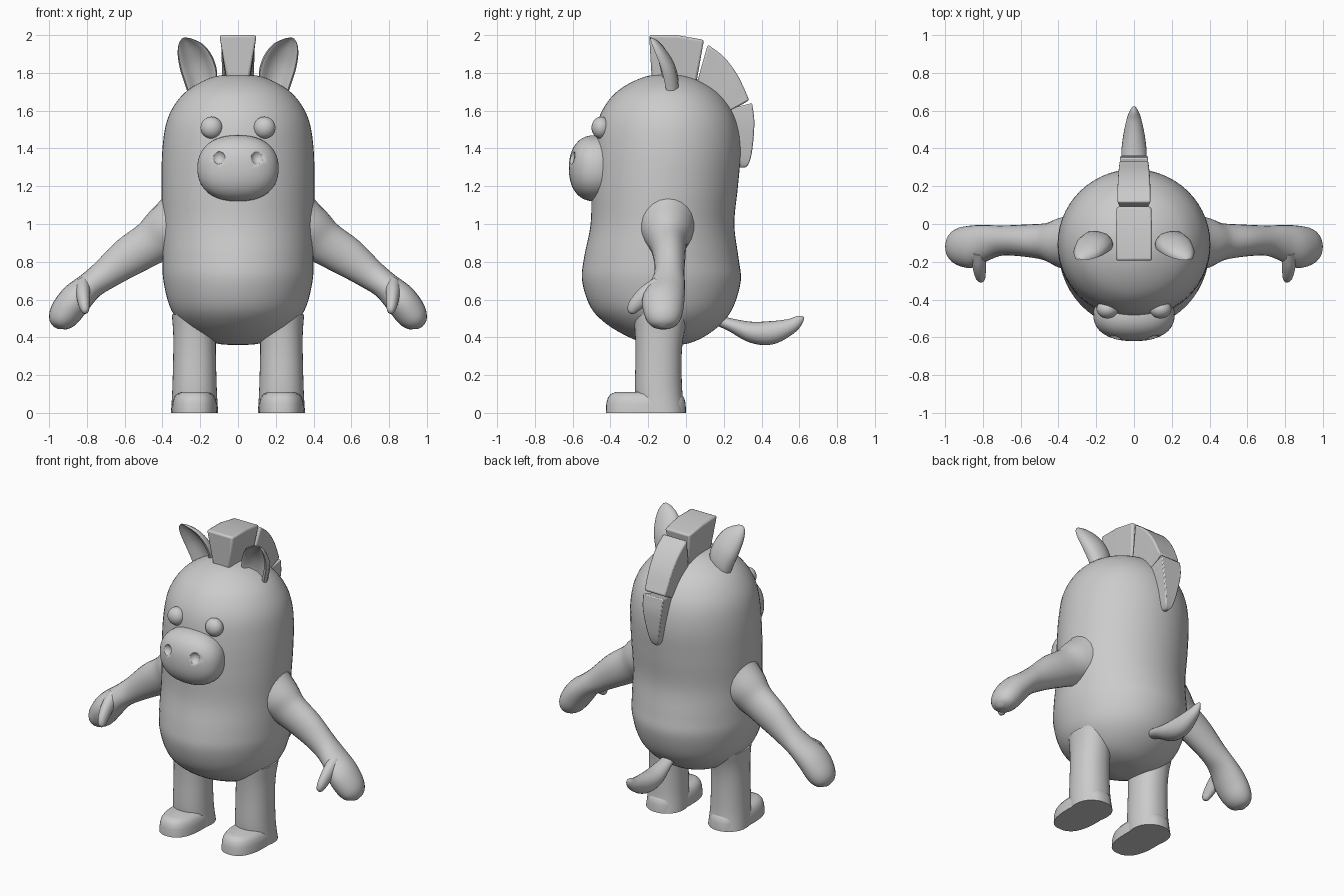
import bpy, bmesh, math
from mathutils import Vector

if "Cube" in bpy.data.objects:
    bpy.data.objects.remove(bpy.data.objects["Cube"])

grey = bpy.data.materials.new("plain_grey")
grey.diffuse_color = (0.6, 0.6, 0.6, 1)
grey.use_nodes = True
grey.node_tree.nodes["Principled BSDF"].inputs["Base Color"].default_value = grey.diffuse_color


def finish(name, bm, angle=50):
    bmesh.ops.recalc_face_normals(bm, faces=bm.faces)
    me = bpy.data.meshes.new(name)
    bm.to_mesh(me)
    bm.free()
    ob = bpy.data.objects.new(name, me)
    bpy.context.collection.objects.link(ob)
    me.materials.append(grey)
    bpy.ops.object.select_all(action='DESELECT')
    ob.select_set(True)
    bpy.context.view_layer.objects.active = ob
    bpy.ops.object.shade_smooth_by_angle(angle=math.radians(angle))
    return ob


def loft(name, rings, angle=50):
    """Skin a list of equal closed rings and cap both ends."""
    bm = bmesh.new()
    rows = [[bm.verts.new(p) for p in r] for r in rings]
    n = len(rows[0])
    for a, b in zip(rows, rows[1:]):
        for i in range(n):
            j = (i + 1) % n
            bm.faces.new((a[i], a[j], b[j], b[i]))
    bm.faces.new(rows[0])
    bm.faces.new(rows[-1])
    return finish(name, bm, angle)


def smooth(keys, steps=5):
    """Catmull-Rom interpolation through key tuples."""
    k = [Vector(t) for t in keys]
    k = [2 * k[0] - k[1]] + k + [2 * k[-1] - k[-2]]
    out = []
    for a, b, c, d in zip(k, k[1:], k[2:], k[3:]):
        for s in range(steps):
            t = s / steps
            out.append(0.5 * (2 * b + (c - a) * t + (2 * a - 5 * b + 4 * c - d) * t * t
                              + (3 * b - a - 3 * c + d) * t ** 3))
    return out + [k[-2]]


def oval(cx, cy, z, rx, ry, power=2.0, n=40):
    pts = []
    for i in range(n):
        a = 2 * math.pi * i / n
        c, s = math.cos(a), math.sin(a)
        pts.append((cx + rx * math.copysign(abs(c) ** (2 / power), c),
                    cy + ry * math.copysign(abs(s) ** (2 / power), s), z))
    return pts


def tube(name, keys, side, n=24):
    """keys: x, y, z, radius along side, radius across side."""
    rows = smooth(keys)
    side = Vector(side)
    rings = []
    for i, r in enumerate(rows):
        d = Vector(rows[min(i + 1, len(rows) - 1)][:3]) - Vector(rows[max(i - 1, 0)][:3])
        up = d.cross(side).normalized()
        ring = []
        for j in range(n):
            a = 2 * math.pi * j / n
            ring.append(Vector(r[:3]) + side * (r[3] * math.cos(a)) + up * (r[4] * math.sin(a)))
        rings.append(ring)
    return loft(name, rings, 70)


def ball(name, c, r, power=2.0):
    bm = bmesh.new()
    bmesh.ops.create_uvsphere(bm, u_segments=40, v_segments=24, radius=1)
    for v in bm.verts:
        p = v.co.copy()
        k = sum(abs(q) ** power for q in p) ** (-1 / power)
        v.co = [c[i] + r[i] * p[i] * k for i in range(3)]
    return finish(name, bm)


# Body: height, half width, front y, back y
body = [(.36, .01, -.11, -.09), (.365, .10, -.20, .0), (.40, .21, -.30, .09),
        (.47, .30, -.42, .185), (.56, .36, -.505, .25), (.70, .395, -.55, .29),
        (.82, .40, -.54, .278), (1.0, .40, -.505, .256), (1.2, .405, -.50, .275),
        (1.4, .40, -.49, .29), (1.55, .375, -.465, .267), (1.66, .315, -.405, .205),
        (1.73, .235, -.325, .125), (1.78, .125, -.215, .02), (1.795, .01, -.105, -.085)]
loft("body", [oval(0, (f + b) / 2, z, w, (b - f) / 2, n=56) for z, w, f, b in smooth(body)])

# Snout with two hollow nostrils
snout = ball("snout", (0, -.48, 1.295), (.215, .14, .175), 2.3)
for s in (-1, 1):
    cutter = ball("nostril_cutter", (s * .105, -.625, 1.355), (.038, .045, .042))
    cutter.hide_render = True
    m = snout.modifiers.new("nostril", 'BOOLEAN')
    m.operation = 'DIFFERENCE'
    m.object = cutter
    m.solver = 'EXACT'
    bpy.context.view_layer.objects.active = snout
    bpy.ops.object.modifier_apply(modifier=m.name)
    bpy.data.objects.remove(cutter)

for s, tag in ((-1, "right"), (1, "left")):
    ball(tag + "_eye", (s * .14, -.45, 1.51), (.058, .05, .058))

    # Leg and foot
    legs = [(.0, -.13, .125, .125), (.12, -.145, .118, .125), (.3, -.145, .113, .122),
            (.42, -.14, .113, .13), (.52, -.13, .12, .15)]
    loft(tag + "_leg", [oval(s * .23, y, z, rx, ry, 2.2) for z, y, rx, ry in smooth(legs)])
    foot = [(.0, .0), (.05, .002), (.08, .01), (.1, .025), (.11, .05)]
    loft(tag + "_foot", [oval(s * .23, -.212, z, .12 - d, .212 - d, 2.5) for z, d in foot])

    # Arm, hand and thumb
    arm = [(.29, -.10, 1.0, .16, .19), (.38, -.10, .955, .135, .145), (.46, -.095, .90, .10, .118),
           (.58, -.088, .825, .085, .105), (.70, -.088, .735, .08, .082), (.78, -.10, .675, .095, .074),
           (.86, -.12, .60, .112, .086), (.92, -.12, .52, .10, .082), (.953, -.12, .472, .07, .055),
           (.965, -.12, .45, .015, .012)]
    tube(tag + "_arm", [(s * a[0],) + a[1:] for a in arm], (0, 1, 0))
    thumb = [(.82, -.14, .68, .04, .045), (.82, -.21, .63, .037, .045), (.815, -.265, .575, .03, .038),
             (.81, -.29, .54, .02, .024), (.81, -.298, .528, .005, .006)]
    tube(tag + "_thumb", [(s * a[0],) + a[1:] for a in thumb], (1, 0, 0))

    # Ear: scooped cross-sections stacked along a leaning axis
    section = [(1, 0), (.9, .45), (.6, .85), (0, 1), (-.6, .85), (-.9, .45), (-1, 0),
               (-.92, -.35), (-.74, -.3), (-.58, .2), (0, .45), (.58, .2), (.74, -.3), (.92, -.35)]
    ear = [(.19, -.09, 1.70, .075, .05), (.195, -.10, 1.77, .092, .06), (.22, -.12, 1.85, .093, .058),
           (.25, -.15, 1.92, .075, .045), (.278, -.175, 1.965, .04, .028), (.29, -.188, 1.985, .008, .008)]
    rings = []
    for x, y, z, w, d in smooth(ear, 4):
        rings.append([(s * (x + w * u * .92), y + d * v + w * u * .12, z - w * u * .38) for u, v in section])
    loft(tag + "_ear", rings, 60)


# Mane blocks: outer y, z, half width; inner y, z, half width
def mane(name, keys):
    rings = [[(-ow, oy, oz), (ow, oy, oz), (iw, iy, iz), (-iw, iy, iz)]
             for oy, oz, ow, iy, iz, iw in keys]
    ob = loft(name, rings, 40)
    m = ob.modifiers.new("soft_edges", 'BEVEL')
    m.width = .012
    m.segments = 2
    m.limit_method = 'ANGLE'
    m.angle_limit = math.radians(40)


mane("mane_top", [(-.195, 2.0, .098, -.18, 1.74, .055), (-.05, 2.0, .098, -.08, 1.74, .06),
                  (.095, 1.975, .093, .05, 1.72, .06)])
mane("mane_middle", smooth([(.115, 1.95, .09, .05, 1.72, .06), (.20, 1.885, .088, .12, 1.66, .06),
                            (.275, 1.785, .084, .18, 1.60, .06), (.335, 1.655, .078, .24, 1.60, .06)], 4))
mane("mane_lower", smooth([(.35, 1.64, .075, .23, 1.61, .06), (.362, 1.54, .07, .25, 1.52, .055),
                           (.352, 1.40, .045, .27, 1.40, .04), (.335, 1.325, .028, .27, 1.33, .025),
                           (.315, 1.298, .012, .275, 1.30, .012)], 4))

# Tail
tube("tail", [(0, .14, .50, .03, .025), (0, .24, .465, .05, .035), (0, .35, .427, .067, .056),
              (0, .45, .424, .06, .062), (0, .55, .457, .04, .042), (0, .60, .492, .02, .025),
              (0, .622, .51, .004, .005)], (1, 0, 0))
